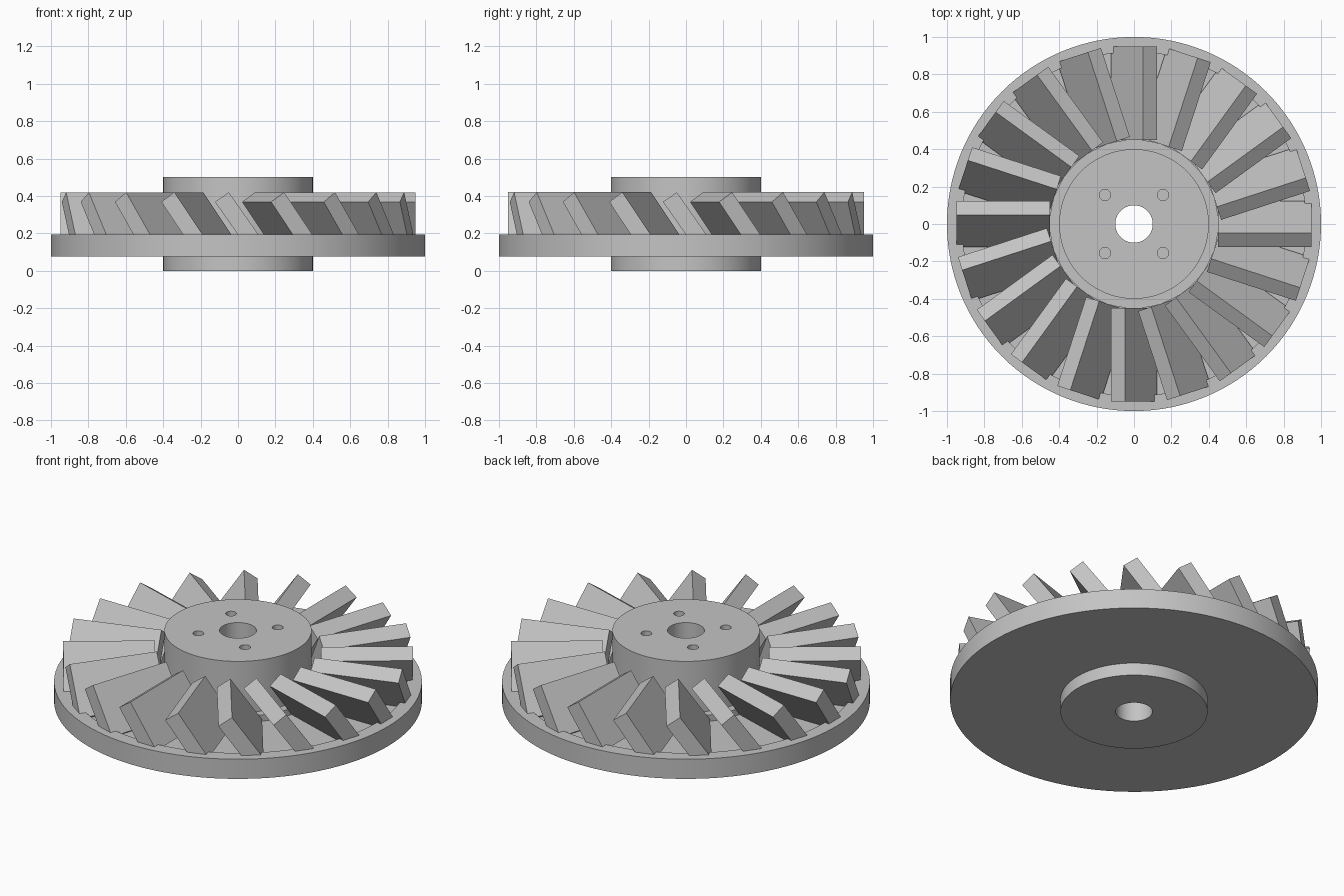
import bpy, bmesh
from math import cos, sin, pi, radians
from mathutils import Matrix, Vector

cube = bpy.data.objects.get("Cube")
if cube:
    bpy.data.objects.remove(cube, do_unlink=True)

GREY = (0.55, 0.55, 0.55, 1)
metal = bpy.data.materials.new("grey metal")
metal.use_nodes = True
metal.diffuse_color = GREY
metal.node_tree.nodes["Principled BSDF"].inputs["Base Color"].default_value = GREY


def finish(name, bm, smooth=False):
    bmesh.ops.recalc_face_normals(bm, faces=bm.faces)
    mesh = bpy.data.meshes.new(name)
    bm.to_mesh(mesh)
    bm.free()
    mesh.materials.append(metal)
    obj = bpy.data.objects.new(name, mesh)
    bpy.context.collection.objects.link(obj)
    if smooth:
        bpy.ops.object.select_all(action="DESELECT")
        obj.select_set(True)
        bpy.context.view_layer.objects.active = obj
        bpy.ops.object.shade_smooth_by_angle(angle=radians(30))
    return obj


def lathe(name, profile, sides=128):
    """Spin a closed (radius, height) outline around z."""
    bm = bmesh.new()
    rings = [[bm.verts.new((r * cos(2 * pi * i / sides), r * sin(2 * pi * i / sides), z))
              for r, z in profile] for i in range(sides)]
    n = len(profile)
    for i in range(sides):
        a, b = rings[i], rings[(i + 1) % sides]
        for j in range(n):
            k = (j + 1) % n
            bm.faces.new((a[j], b[j], b[k], a[k]))
    return finish(name, bm, True)


# Hub with a through bore
hub = lathe("hub", [(0.1, 0), (0.4, 0), (0.4, 0.5), (0.1, 0.5)])

# Disc with a shallow annular recess under the blades
lathe("disc", [(0.39, 0.075), (1, 0.075), (1, 0.193), (0.92, 0.193),
               (0.92, 0.155), (0.45, 0.155), (0.45, 0.193), (0.39, 0.193)])

# Four blind bolt holes in the hub top
bm = bmesh.new()
for x in (-0.155, 0.155):
    for y in (-0.155, 0.155):
        bmesh.ops.create_cone(bm, cap_ends=True, segments=32, radius1=0.03, radius2=0.03,
                              depth=0.3, matrix=Matrix.Translation((x, y, 0.5)))
cutter = finish("bolt_hole_cutter", bm)
cutter.hide_render = True
cutter.hide_set(True)
cut = hub.modifiers.new("bolt holes", "BOOLEAN")
cut.operation = "DIFFERENCE"
cut.solver = "EXACT"
cut.object = cutter

# Ring of tilted box blades
BLADES = 20
bm = bmesh.new()
for i in range(BLADES):
    place = (Matrix.Rotation(2 * pi * i / BLADES, 4, "Z")
             @ Matrix.Translation(Vector((0.7, 0, 0.271)))
             @ Matrix.Rotation(radians(35), 4, "X")
             @ Matrix.Diagonal((0.5, 0.09, 0.3, 1)))
    bmesh.ops.create_cube(bm, size=1, matrix=place)
finish("blades", bm)
